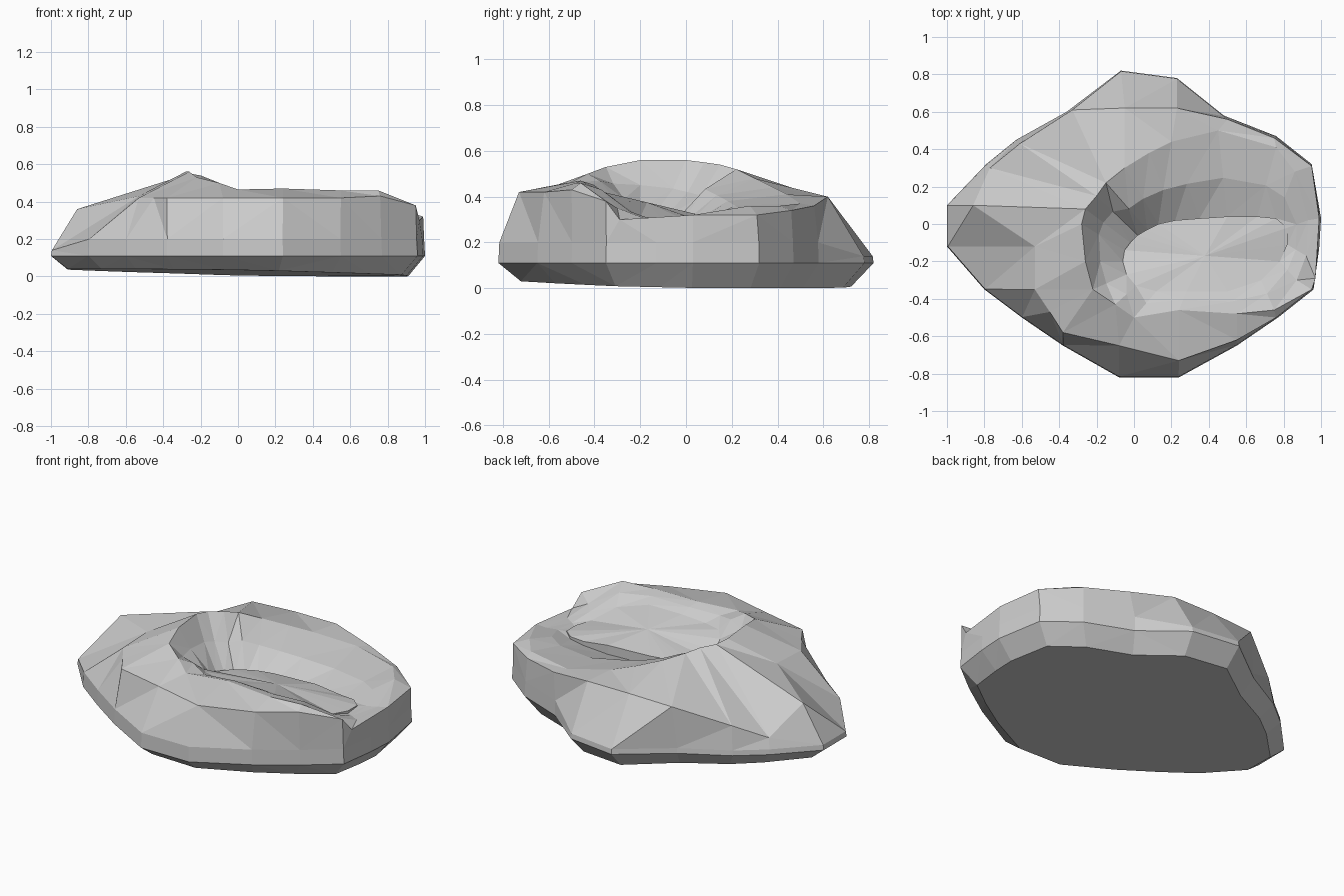
import bpy, bmesh
from mathutils import Vector

# Loops run counter-clockwise from the right-hand outlet, one point per column
outline = [(1, .03), (.95, .32), (.76, .47), (.48, .58), (.23, .78), (-.07, .82),
           (-.36, .60), (-.63, .45), (-.79, .32), (-1, .10), (-1, -.12), (-.80, -.35),
           (-.60, -.50), (-.38, -.65), (-.08, -.82), (.24, -.82), (.55, -.65),
           (.77, -.50), (.96, -.35), (.99, -.13)]
# Outer shoulder, where the steep sides turn into the top
shoulder = [(.99, .03, .32), (.95, .31, .32), (.75, .46, .34), (.50, .56, .36), (.23, .62, .40),
            (-.05, .62, .40), (-.33, .61, .39), (-.61, .43, .28), (-.77, .30, .20),
            (-.86, .10, .36), (-.53, -.12, .43), (-.53, -.35, .42), (-.45, -.47, .42),
            (-.38, -.58, .42), (-.08, -.65, .42), (.24, -.73, .42), (.55, -.62, .42),
            (.76, -.50, .43), (.95, -.35, .38), (.97, -.29, .30)]
# Crest around the hollow
crest = [(.93, .02, .31), (.86, .28, .36), (.76, .41, .36), (.45, .50, .37), (.20, .44, .41),
         (.08, .38, .44), (-.05, .30, .48), (-.15, .22, .52), (-.20, .15, .54),
         (-.26, .08, .55), (-.28, 0, .56), (-.26, -.20, .56), (-.22, -.35, .53),
         (-.10, -.43, .50), (0, -.50, .465), (.24, -.46, .47), (.55, -.48, .46),
         (.75, -.46, .46), (.87, -.30, .35), (.92, -.17, .30)]
# Foot of the hollow's wall
foot = [(.82, -.02, .30), (.76, .03, .29), (.66, .04, .28), (.50, .04, .27), (.35, .03, .27),
        (.22, .02, .27), (.13, 0, .27), (.07, -.03, .27), (.02, -.06, .28), (-.02, -.10, .30),
        (-.05, -.14, .32), (-.06, -.20, .35), (-.04, -.27, .39), (.01, -.33, .41),
        (.12, -.36, .41), (.28, -.36, .42), (.50, -.36, .42), (.68, -.30, .38),
        (.78, -.20, .31), (.82, -.11, .29)]
n = len(outline)

def base_point(x, y):
    x, y = x * .91, y * .88
    return x, y, max(0, .02 - .02 * x - .02 * y)

# Underside, flared lower side, upright belt
base = [base_point(x, y) for x, y in outline]
lower = [(x, y, .11) for x, y in outline]
belt = [(x * .995, y * .995, .14 if 4 <= i <= 10 else .20) for i, (x, y) in enumerate(outline)]
# Break in the hollow's wall: steep just below the left crest, steep low down at the back
mid = []
for i, (a, b) in enumerate(zip(crest, foot)):
    flat, drop = (.4, .52) if 8 <= i <= 12 else (.55, .35)
    p = Vector(a).lerp(Vector(b), flat)
    p.z = a[2] + (b[2] - a[2]) * drop
    mid.append(tuple(p))
# Raised ledge of the inner tongue, and its gently sloping top
ledge = [(x, y, max(z, .325 if 3 <= i <= 10 else .305)) for i, (x, y, z) in enumerate(foot)]
hub = Vector((.38, -.17, .375))
tongue = [tuple(Vector(p).lerp(hub, .5)) for p in ledge]

bm = bmesh.new()
loops = [[bm.verts.new(p) for p in ring]
         for ring in (base, lower, belt, shoulder, crest, mid, foot, ledge, tongue)]
for a, b in zip(loops, loops[1:]):
    for i in range(n):
        j = (i + 1) % n
        bm.faces.new((a[i], a[j], b[j], b[i]))
bm.faces.new(loops[0][::-1])
peak = bm.verts.new(hub)
for i in range(n):
    bm.faces.new((loops[-1][i], loops[-1][(i + 1) % n], peak))
bmesh.ops.remove_doubles(bm, verts=bm.verts[:], dist=.0005)
bmesh.ops.triangulate(bm, faces=bm.faces[:])
bmesh.ops.recalc_face_normals(bm, faces=bm.faces[:])

mesh = bpy.data.meshes.new("hollow_rock")
bm.to_mesh(mesh)
bm.free()
rock = bpy.data.objects.new("hollow_rock", mesh)
bpy.context.collection.objects.link(rock)
